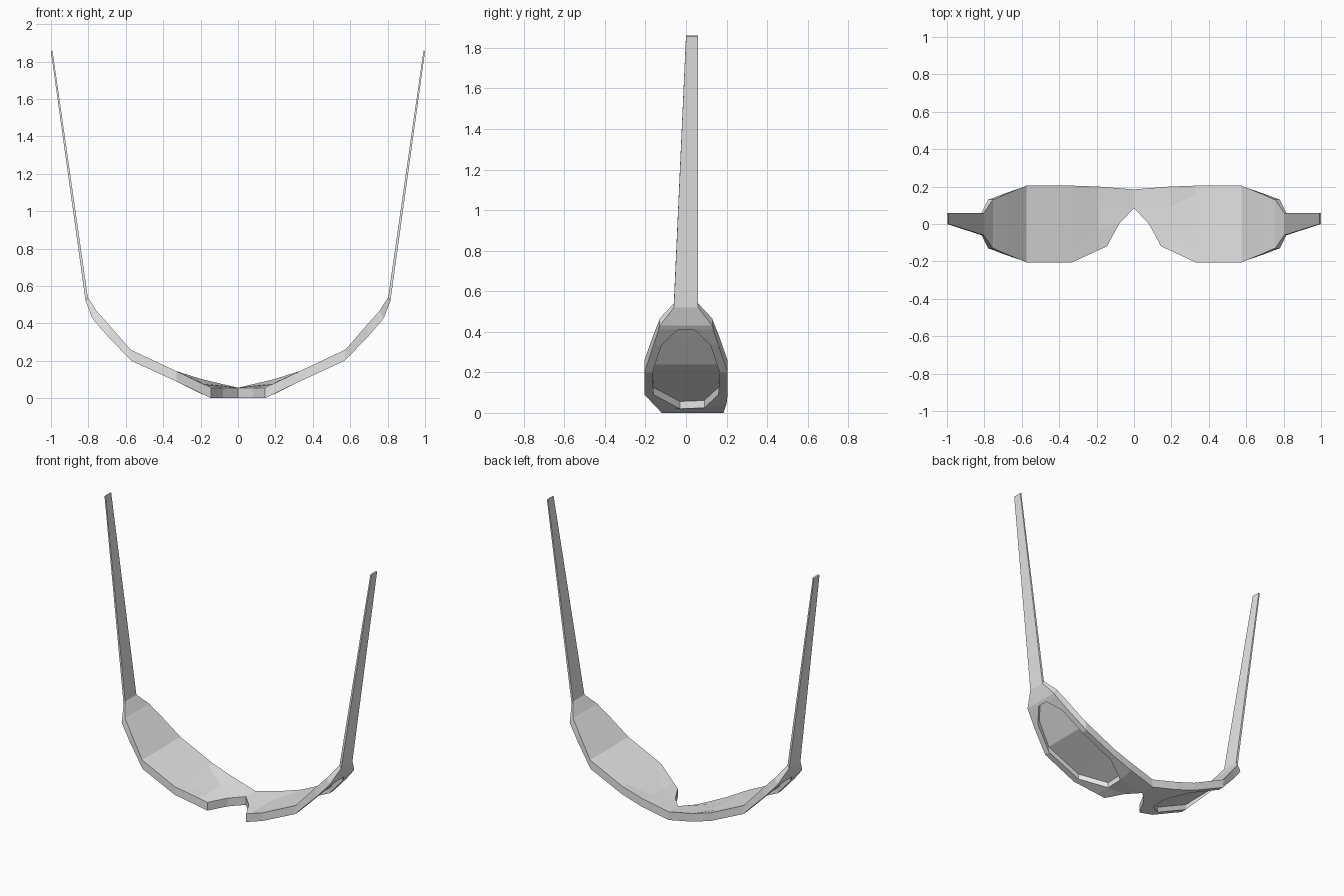
import bpy
import bmesh
from mathutils import Vector

cube = bpy.data.objects.get("Cube")
if cube:
    bpy.data.objects.remove(cube, do_unlink=True)

grey = bpy.data.materials.new("plain grey")
grey.use_nodes = True
grey.diffuse_color = (0.8, 0.8, 0.8, 1)
grey.node_tree.nodes["Principled BSDF"].inputs["Base Color"].default_value = (0.8, 0.8, 0.8, 1)


def station(x, z, half, lens_half, shift, mid=0.0):
    """Four points across the band, from the back edge to the front edge."""
    return [Vector((x, y + mid, z)) for y in (half, lens_half, -lens_half, -half)]


def offset(points, shift, factor=1.0):
    dx, dz = shift
    return [p + Vector((dx, 0, dz)) * factor for p in points]


def finish(bm, name):
    """Turn the half mesh into an object mirrored across the middle."""
    bmesh.ops.recalc_face_normals(bm, faces=bm.faces)
    mesh = bpy.data.meshes.new(name)
    bm.to_mesh(mesh)
    bm.free()
    mesh.materials.append(grey)
    obj = bpy.data.objects.new(name, mesh)
    bpy.context.collection.objects.link(obj)
    mirror = obj.modifiers.new("mirror", "MIRROR")
    mirror.use_clip = True
    mirror.merge_threshold = 0.0005


def add_rows(bm, rows):
    return [[bm.verts.new(p) for p in row] for row in rows]


def strip(bm, a, b):
    """Quads between two equally long runs of vertices."""
    for i in range(len(a) - 1):
        bm.faces.new((a[i], a[i + 1], b[i + 1], b[i]))


# Stations along the band: x, z, half width, lens half width, thickness shift
specs = [
    (0.33, 0.09, 0.205, 0.16, (0, 0.055)),
    (0.57, 0.20, 0.205, 0.165, (0.005, 0.06)),
    (0.70, 0.335, 0.16, 0.12, (-0.015, 0.052)),
    (0.765, 0.41, 0.135, 0.04, (-0.024, 0.04)),
    (0.78, 0.43, 0.13, 0.04, (-0.025, 0.035)),
    (0.815, 0.52, 0.06, 0.02, (-0.012, 0.02)),
]
# Nose notch and the first station beside it
nose = [Vector(p) for p in ((0, 0.185, 0), (0, 0.085, 0), (0.08, 0, 0), (0.145, -0.12, 0))]
beside = [Vector(p) for p in ((0.19, 0.2, 0.045), (0.19, 0.09, 0.025),
                              (0.19, -0.03, 0.02), (0.19, -0.14, 0.022))]
outer = [nose, beside] + [station(*s) for s in specs]
shifts = [(0, 0.056), (0, 0.056)] + [s[4] for s in specs]
inner = [offset(row, s) for row, s in zip(outer, shifts)]

# Frame band with a sunken lens panel on its outer side
LENS_FIRST, LENS_LAST = 1, 5
bm = bmesh.new()
out_v, in_v = add_rows(bm, outer), add_rows(bm, inner)
for c in range(len(outer) - 1):
    strip(bm, in_v[c], in_v[c + 1])
    for r in range(3):
        if not (r == 1 and LENS_FIRST <= c < LENS_LAST):
            strip(bm, out_v[c][r:r + 2], out_v[c + 1][r:r + 2])
    for r in (0, 3):
        strip(bm, [out_v[c][r], in_v[c][r]], [out_v[c + 1][r], in_v[c + 1][r]])
strip(bm, out_v[0][1:], in_v[0][1:])
strip(bm, out_v[-1], in_v[-1])

lens_range = range(LENS_FIRST, LENS_LAST + 1)
sunk = add_rows(bm, [offset(outer[c][1:3], shifts[c], 0.65) for c in lens_range])
rim = [out_v[c][1:3] for c in lens_range]
# the panel ends on the last opening station
for a, b in zip(sunk, sunk[1:]):
    strip(bm, a, b)
for side in (0, 1):
    strip(bm, [v[side] for v in rim], [v[side] for v in sunk])
for end in (0, -1):
    strip(bm, rim[end], sunk[end])
finish(bm, "frame_with_lenses")

# Temple arms: thin tapering bars
bm = bmesh.new()
ends = [(outer[-1][0], outer[-1][3], shifts[-1]),
        (Vector((1, 0.06, 1.855)), Vector((1, 0, 1.855)), (-0.008, 0.005))]
loops = []
for back, front, shift in ends:
    near = offset([front, back], shift)
    loops.append([bm.verts.new(p) for p in (back, front, *near)])
strip(bm, loops[0] + loops[0][:1], loops[1] + loops[1][:1])
for loop in loops:
    bm.faces.new(loop)
finish(bm, "temple_arms")
